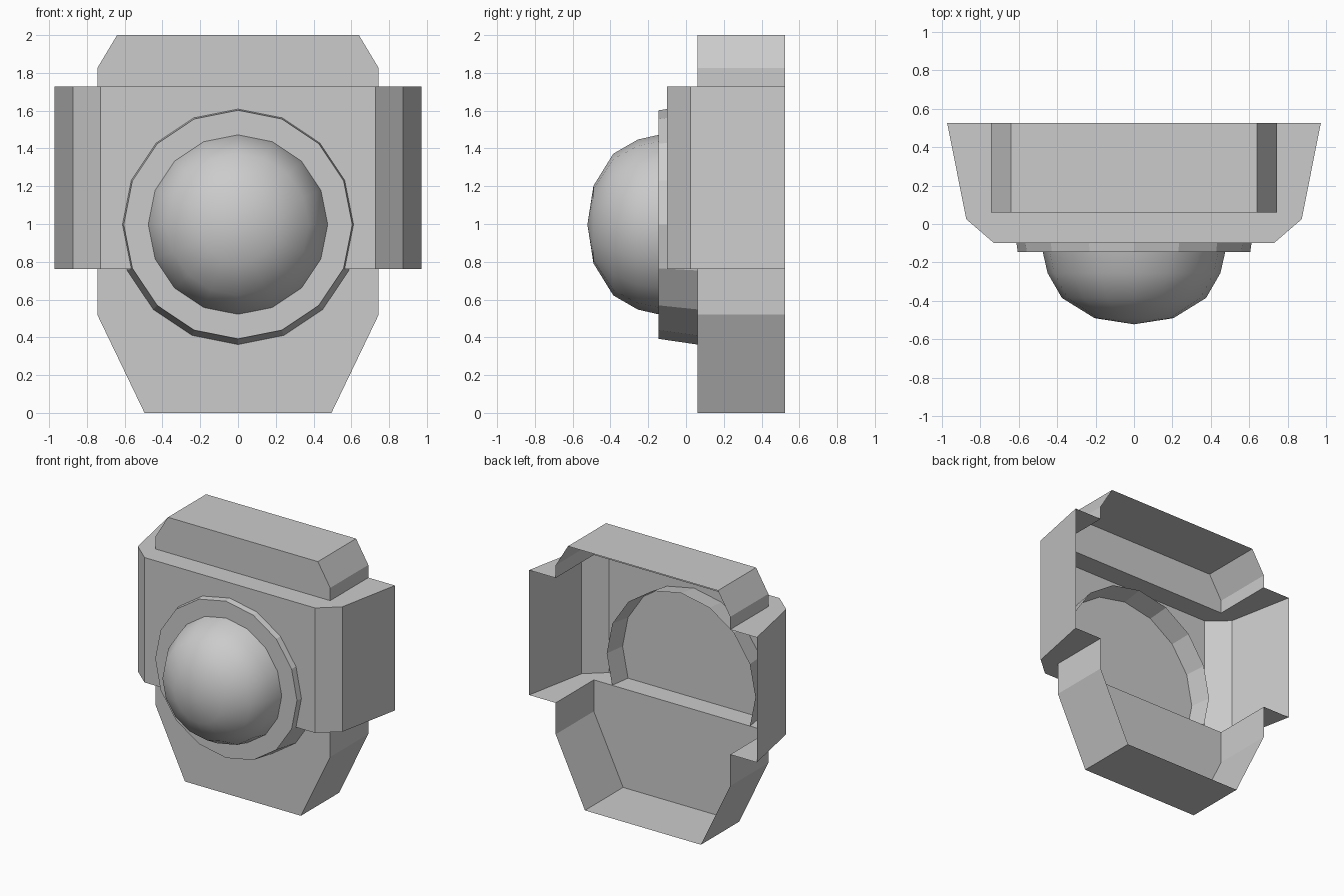
import bpy, bmesh, math
from mathutils import Vector

if "Cube" in bpy.data.objects:
    bpy.data.objects.remove(bpy.data.objects["Cube"])

BACK = 0.525      # open rear plane
CZ = 0.997        # height of the dome axis
SIDES = 16


def finish(name, bm):
    bmesh.ops.recalc_face_normals(bm, faces=bm.faces)
    mesh = bpy.data.meshes.new(name)
    bm.to_mesh(mesh)
    bm.free()
    ob = bpy.data.objects.new(name, mesh)
    bpy.context.collection.objects.link(ob)
    return ob


def prism(name, half, start, sweep):
    """Extrude a profile mirrored in x; start is a function (x, v) -> point."""
    outline = half + [(-x, v) for x, v in reversed(half)]
    bm = bmesh.new()
    face = bm.faces.new([bm.verts.new(start(x, v)) for x, v in outline])
    ext = bmesh.ops.extrude_face_region(bm, geom=[face], use_keep_orig=True)
    moved = [g for g in ext["geom"] if isinstance(g, bmesh.types.BMVert)]
    bmesh.ops.translate(bm, verts=moved, vec=Vector(sweep))
    return finish(name, bm)


def lathe(name, profile):
    """Revolve (radius, y) points around the dome axis."""
    bm = bmesh.new()
    rings = []
    for r, y in profile:
        n = SIDES if r > 0 else 1
        rings.append([bm.verts.new((r * math.sin(2 * math.pi * i / SIDES), y,
                                    CZ + r * math.cos(2 * math.pi * i / SIDES)))
                      for i in range(n)])
    for a, b in zip(rings, rings[1:]):
        for i in range(SIDES):
            j = (i + 1) % SIDES
            if len(b) == 1:
                bm.faces.new((a[i], a[j], b[0]))
            else:
                bm.faces.new((a[i], a[j], b[j], b[i]))
    return finish(name, bm)


# Housing: chamfered plate joined with the wider wrap-around band
housing = prism("housing", [(0.495, 0), (0.745, 0.52), (0.745, 1.825), (0.64, 2.0)],
                lambda x, v: (x, 0.06, v), (0, 0.6, 0))
band = prism("band_helper", [(1.012, 0.725), (0.873, 0.025), (0.728, -0.1)],
             lambda x, v: (x, v, 0.763), (0, 0, 0.964))
mod = housing.modifiers.new("join_band", "BOOLEAN")
mod.operation = "UNION"
mod.solver = "EXACT"
mod.object = band
deps = bpy.context.evaluated_depsgraph_get()
joined = bpy.data.meshes.new_from_object(housing.evaluated_get(deps))
housing.modifiers.clear()
bpy.data.objects.remove(band)

# Trim the rear so the housing is an open shell
bm = bmesh.new()
bm.from_mesh(joined)
bmesh.ops.bisect_plane(bm, geom=bm.verts[:] + bm.edges[:] + bm.faces[:],
                       plane_co=(0, BACK, 0), plane_no=(0, 1, 0), clear_outer=True)
bm.to_mesh(housing.data)
bm.free()

# Tapered collar with a flat front rim
lathe("collar", [(0.635, 0.06), (0.605, -0.145), (0.475, -0.145)])

# Smooth low-poly dome
dome = lathe("dome", [(0.475, -0.145), (0.45, -0.255), (0.375, -0.385),
                      (0.205, -0.49), (0, -0.522)])
for p in dome.data.polygons:
    p.use_smooth = True
